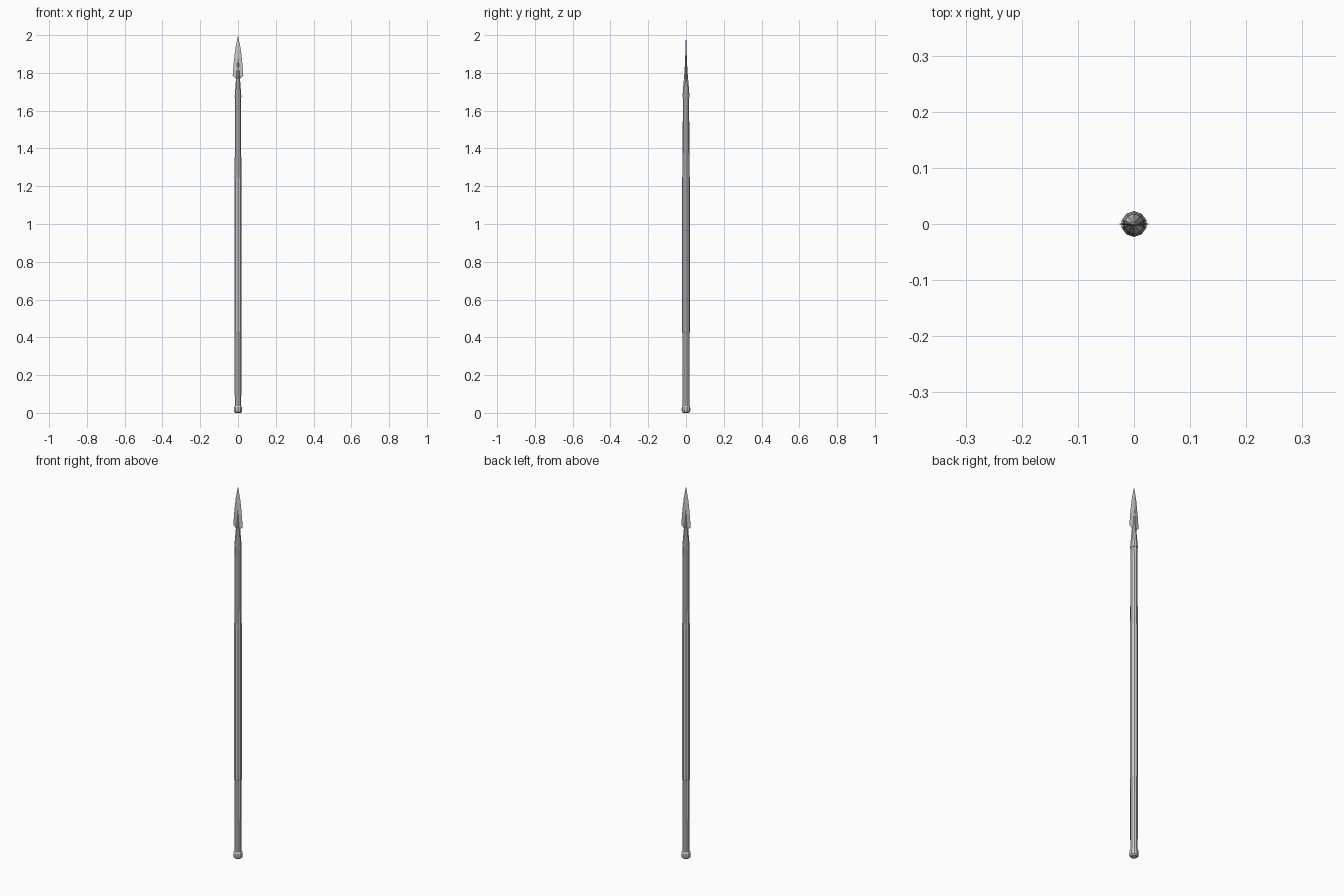
import bpy, bmesh, math

if "Cube" in bpy.data.objects:
    bpy.data.objects.remove(bpy.data.objects["Cube"])

SIDES = 10

def lathe(name, profile):
    """Revolve (radius, z) points around z with flat faces."""
    bm = bmesh.new()
    rings = []
    for r, z in profile:
        rings.append([bm.verts.new((r * math.sin(2 * math.pi * i / SIDES),
                                    r * math.cos(2 * math.pi * i / SIDES), z))
                      for i in range(SIDES)])
    for a, b in zip(rings, rings[1:]):
        for i in range(SIDES):
            j = (i + 1) % SIDES
            bm.faces.new((a[i], a[j], b[j], b[i]))
    bm.faces.new(rings[0])
    bm.faces.new(rings[-1])
    return finish(name, bm)

def finish(name, bm):
    bmesh.ops.recalc_face_normals(bm, faces=bm.faces)
    me = bpy.data.meshes.new(name)
    bm.to_mesh(me)
    bm.free()
    ob = bpy.data.objects.new(name, me)
    bpy.context.collection.objects.link(ob)
    return ob

# wooden shaft, slightly swollen in the middle
lathe("shaft", [(0.018, 0.02), (0.0185, 0.42), (0.0205, 0.43),
                (0.0205, 1.24), (0.0185, 1.27), (0.0165, 1.69)])

# rounded butt cap
lathe("butt_cap", [(0.016, 0.0), (0.022, 0.006), (0.023, 0.018),
                   (0.022, 0.03), (0.018, 0.037)])

# socket that narrows into the central rib of the blade
lathe("socket", [(0.0185, 1.67), (0.018, 1.685), (0.011, 1.77),
                 (0.0085, 1.80), (0.003, 1.90)])

# flat blade with a shallow diamond section: (half width, half thickness, z)
bm = bmesh.new()
sections = [(0.012, 0.005, 1.77), (0.028, 0.005, 1.785), (0.023, 0.0045, 1.85),
            (0.014, 0.0035, 1.93)]
rings = [[bm.verts.new(p) for p in ((w, 0, z), (0, t, z), (-w, 0, z), (0, -t, z))]
         for w, t, z in sections]
for a, b in zip(rings, rings[1:]):
    for i in range(4):
        j = (i + 1) % 4
        bm.faces.new((a[i], a[j], b[j], b[i]))
tip = bm.verts.new((0, 0, 2.0))
for i in range(4):
    bm.faces.new((rings[-1][i], rings[-1][(i + 1) % 4], tip))
bm.faces.new(rings[0])
finish("blade", bm)
